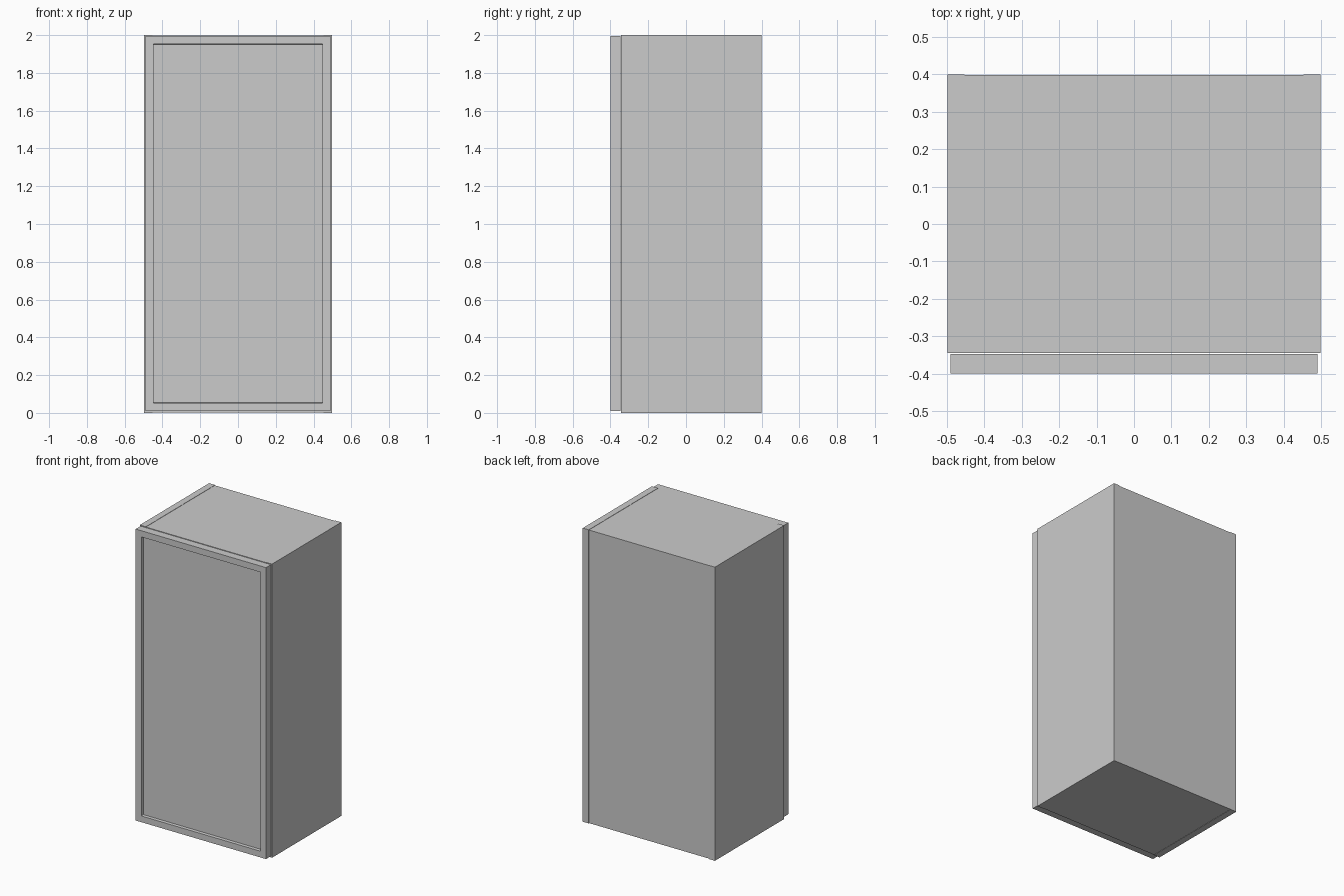
import bpy, bmesh

if "Cube" in bpy.data.objects:
    bpy.data.objects.remove(bpy.data.objects["Cube"])


def box(name, x, y, z):
    """Axis-aligned box from (min, max) ranges."""
    bm = bmesh.new()
    bmesh.ops.create_cube(bm, size=1)
    for v in bm.verts:
        v.co = [r[0] if c < 0 else r[1] for c, r in zip(v.co, (x, y, z))]
    mesh = bpy.data.meshes.new(name)
    bm.to_mesh(mesh)
    bm.free()
    obj = bpy.data.objects.new(name, mesh)
    bpy.context.collection.objects.link(obj)
    return obj


W, IN = 0.498, 0.453            # outer and inner half width
FRONT, BACK = -0.345, 0.40      # carcass depth
T = W - IN                      # board thickness
STEP = 0.002                    # boards sit slightly inside the side edges

# Side boards
for name, s in (("left_side", -1), ("right_side", 1)):
    box(name, sorted((s * IN, s * W)), (FRONT, BACK), (0, 2))

# Boards between the sides
inner = (-IN, IN)
box("top_board", inner, (FRONT, BACK - STEP), (2 - T, 2 - STEP))
box("bottom_board", inner, (FRONT, BACK - STEP), (STEP, T))
box("back_board", inner, (BACK - T, BACK - STEP), (T, 2 - T))

# Door with a recessed centre panel
door = box("door", (-0.491, 0.491), (-0.40, FRONT - STEP), (0.01, 1.995))
bm = bmesh.new()
bm.from_mesh(door.data)
bm.normal_update()
front = min(bm.faces, key=lambda f: f.calc_center_median().y)
bmesh.ops.inset_region(bm, faces=[front], thickness=0.06)
bmesh.ops.inset_region(bm, faces=[front], thickness=0.003, depth=0)
for v in front.verts:
    v.co.y += 0.02
bm.to_mesh(door.data)
bm.free()
